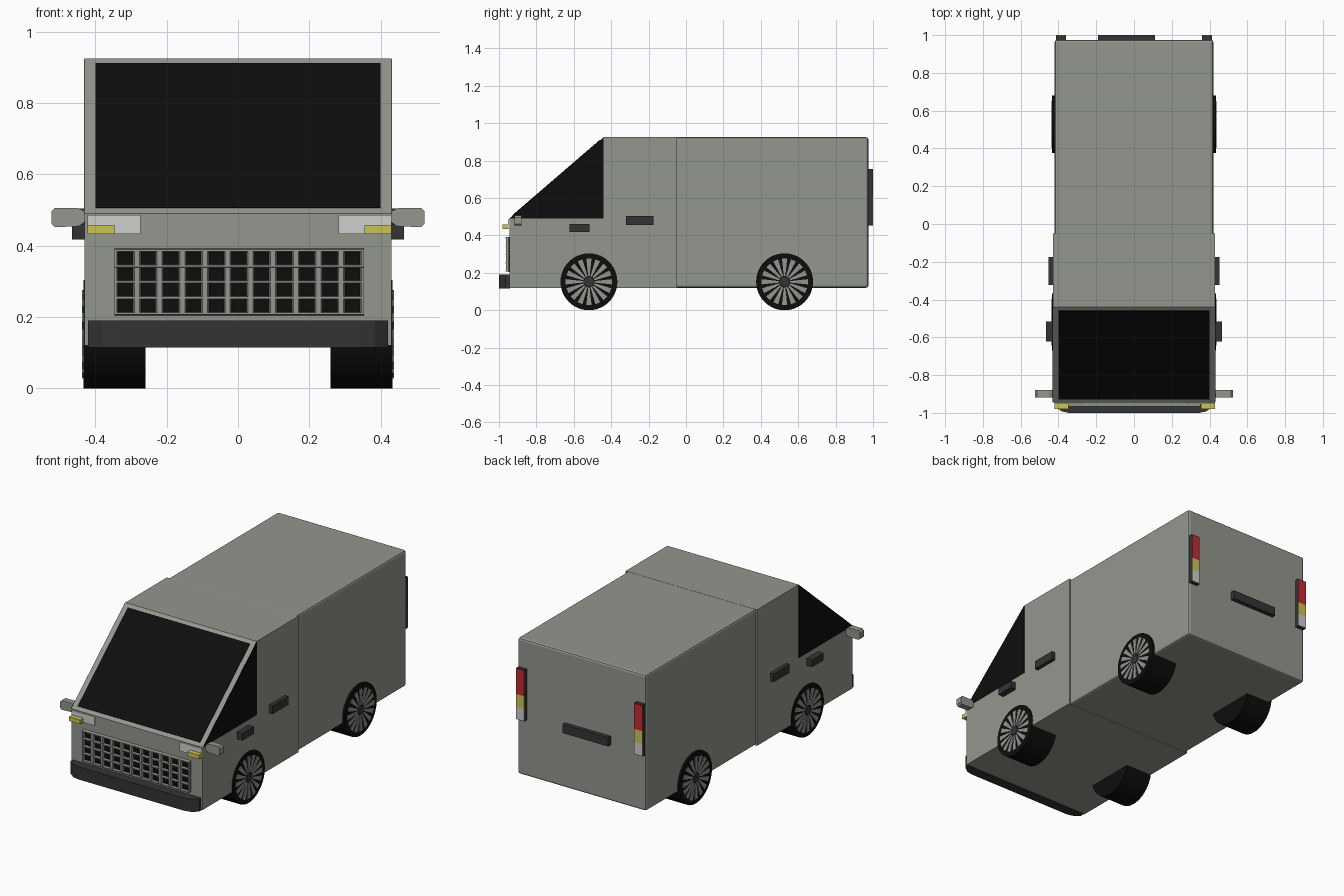
import bpy, bmesh, math
from mathutils import Vector

if "Cube" in bpy.data.objects:
    bpy.data.objects.remove(bpy.data.objects["Cube"])


def material(name, rgb):
    m = bpy.data.materials.new(name)
    m.diffuse_color = (*rgb, 1)
    m.use_nodes = True
    m.node_tree.nodes["Principled BSDF"].inputs["Base Color"].default_value = m.diffuse_color
    return m


PAINT = material("grey paint", (0.29, 0.31, 0.27))
BLACK = material("black", (0.004, 0.004, 0.004))
DARK = material("dark trim", (0.034, 0.034, 0.034))
WHITE = material("white lamp", (0.62, 0.62, 0.62))
YELLOW = material("yellow lamp", (0.60, 0.55, 0.09))
RED = material("red lamp", (0.55, 0.025, 0.035))


def finish(name, bm, mat, bevel=0):
    bmesh.ops.recalc_face_normals(bm, faces=bm.faces[:])
    me = bpy.data.meshes.new(name)
    bm.to_mesh(me)
    bm.free()
    me.materials.append(mat)
    ob = bpy.data.objects.new(name, me)
    bpy.context.collection.objects.link(ob)
    if bevel:
        mod = ob.modifiers.new("bevel", 'BEVEL')
        mod.width, mod.segments = bevel, 2
    return ob


def add_prism(bm, pts, axis, lo, hi):
    """Extrude a 2D outline along an axis, from lo to hi."""
    def put(p, d):
        c = list(p)
        c.insert("xyz".index(axis), d)
        return bm.verts.new(c)
    a = [put(p, lo) for p in pts]
    b = [put(p, hi) for p in pts]
    bm.faces.new(a)
    bm.faces.new(b[::-1])
    n = len(pts)
    for i in range(n):
        j = (i + 1) % n
        bm.faces.new((a[i], a[j], b[j], b[i]))


def prism(name, pts, axis, lo, hi, mat, bevel=0):
    bm = bmesh.new()
    add_prism(bm, pts, axis, lo, hi)
    return finish(name, bm, mat, bevel)


def rect(a0, a1, b0, b1):
    return [(a0, b0), (a1, b0), (a1, b1), (a0, b1)]


def box(name, x0, x1, y0, y1, z0, z1, mat, bevel=0):
    return prism(name, rect(x0, x1, y0, y1), "z", z0, z1, mat, bevel)


# cab with sloped front, slightly wider than the cargo body
prism("cab", [(-0.945, 0.12), (-0.05, 0.12), (-0.05, 0.925), (-0.44, 0.925),
              (-0.945, 0.49)], "x", -0.43, 0.43, PAINT)
box("cargo_body", -0.42, 0.42, -0.06, 0.975, 0.12, 0.925, PAINT, 0.012)

# windscreen plate lying on the slope
foot, head = Vector((-0.945, 0.49)), Vector((-0.44, 0.925))
low, high = foot.lerp(head, 0.035), foot.lerp(head, 0.965)
out = Vector((-(head - foot).y, (head - foot).x)).normalized() * 0.003
prism("windscreen", [low - out, high - out, high + out, low + out], "x", -0.4, 0.4, BLACK)

# front bumper with angled corners
half = [(0.42, -0.94), (0.42, -0.965), (0.383, -0.992), (0.345, -1.0)]
prism("front_bumper", half + [(-x, y) for x, y in reversed(half)], "z", 0.115, 0.19, DARK)

# grille: black plate and a lattice of bars
GX0, GX1, GZ0, GZ1 = -0.347, 0.353, 0.207, 0.39
box("grille_back", GX0, GX1, -0.950, -0.94, GZ0, GZ1, BLACK)
bm = bmesh.new()
for i in range(12):
    x = GX0 + (GX1 - GX0) * i / 11
    add_prism(bm, [(max(x - 0.0125, GX0), -0.945), (max(x - 0.007, GX0), -0.963),
                   (min(x + 0.007, GX1), -0.963), (min(x + 0.0125, GX1), -0.945)],
              "z", GZ0, GZ1)
for i in range(5):
    z = GZ0 + 0.003 + (GZ1 - GZ0 - 0.006) * i / 4
    add_prism(bm, [(-0.945, z - 0.005), (-0.966, z - 0.003), (-0.966, z + 0.003),
                   (-0.945, z + 0.005)], "x", GX0, GX1)
finish("grille_bars", bm, PAINT)

# headlamps with turn signals
for side, x0, x1, y0, y1 in (("left", -0.422, -0.274, -0.422, -0.347),
                             ("right", 0.282, 0.43, 0.355, 0.43)):
    box(side + "_headlamp", x0, x1, -0.952, -0.94, 0.433, 0.486, WHITE)
    box(side + "_turn_signal", y0, y1, -0.98, -0.94, 0.433, 0.458, YELLOW)

# rear handle
box("rear_handle", -0.19, 0.11, 0.97, 1.0, 0.453, 0.505, DARK)


def wheel(name, s, cy):
    cz, r = 0.152, 0.152
    def ring(rad, n):
        return [(cy + rad * math.cos(2 * math.pi * k / n),
                 cz + rad * math.sin(2 * math.pi * k / n)) for k in range(n)]
    tyre = prism(name + "_tyre", ring(r, 48), "x", s * 0.26, s * 0.433, BLACK)
    bpy.context.view_layer.objects.active = tyre
    tyre.select_set(True)
    bpy.ops.object.shade_smooth_by_angle()
    tyre.select_set(False)
    # tapered spokes around the hub
    bm = bmesh.new()
    for k in range(16):
        a = 2 * math.pi * k / 16
        d, t = Vector((math.cos(a), math.sin(a))), Vector((-math.sin(a), math.cos(a)))
        c = Vector((cy, cz))
        add_prism(bm, [c + d * 0.03 - t * 0.004, c + d * 0.124 - t * 0.014,
                       c + d * 0.124 + t * 0.014, c + d * 0.03 + t * 0.004],
                  "x", s * 0.43, s * 0.437)
    finish(name + "_spokes", bm, PAINT)
    prism(name + "_hub", ring(0.026, 20), "x", s * 0.43, s * 0.438, DARK)


# parts on both sides
for side, s in (("left", -1), ("right", 1)):
    prism(side + "_window", [(-0.943, 0.491), (-0.44, 0.491), (-0.44, 0.924)], "x",
          s * 0.425, s * 0.432, BLACK)
    prism(side + "_door_handle", rect(-0.322, -0.175, 0.455, 0.505), "x",
          s * 0.42, s * 0.452, DARK)
    prism(side + "_side_marker", rect(-0.623, -0.515, 0.417, 0.46), "x",
          s * 0.42, s * 0.465, DARK)
    arm = [(0.42, 0.475), (0.445, 0.455), (0.513, 0.452), (0.523, 0.462),
           (0.523, 0.497), (0.513, 0.506), (0.45, 0.506), (0.42, 0.492)]
    prism(side + "_mirror", [(s * x, z) for x, z in arm], "y", -0.918, -0.88, PAINT)
    # tail lamp: dark housing and three coloured lenses
    x0, x1 = s * 0.36, s * 0.414
    box(side + "_tail_housing", x0, x1, 0.97, 0.996, 0.452, 0.756, DARK)
    for lens, z0, z1, mat in (("reverse", 0.455, 0.528, WHITE),
                              ("signal", 0.528, 0.603, YELLOW),
                              ("brake", 0.603, 0.754, RED)):
        box(f"{side}_{lens}_lens", x0, x1, 0.995, 1.0, z0, z1, mat)
    wheel(side + "_front_wheel", s, -0.519)
    wheel(side + "_rear_wheel", s, 0.527)
